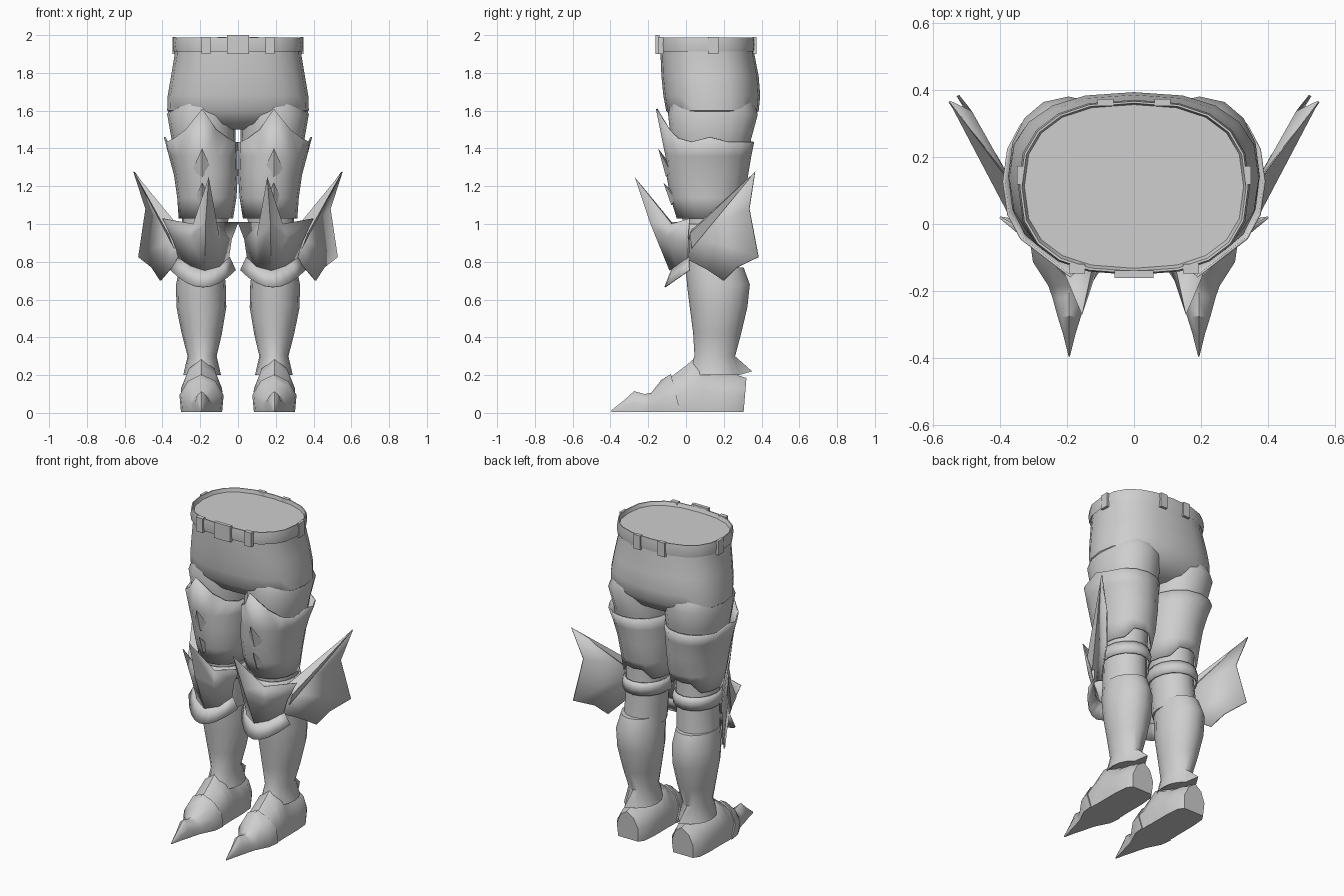
import bpy, bmesh, math
from mathutils import Vector

grey = bpy.data.materials.new("plate_grey")
grey.diffuse_color = (0.62, 0.62, 0.62, 1)


def make(name, verts, faces, mirror=False, thick=0, angle=42):
    """Mesh object with clean normals, optional thickness and left/right mirroring."""
    me = bpy.data.meshes.new(name)
    me.from_pydata([tuple(v) for v in verts], [], faces)
    bm = bmesh.new()
    bm.from_mesh(me)
    bmesh.ops.remove_doubles(bm, verts=bm.verts, dist=0.0005)
    bmesh.ops.recalc_face_normals(bm, faces=bm.faces)
    bm.to_mesh(me)
    bm.free()
    me.materials.append(grey)
    ob = bpy.data.objects.new(name, me)
    bpy.context.collection.objects.link(ob)
    bpy.ops.object.select_all(action='DESELECT')
    ob.select_set(True)
    bpy.context.view_layer.objects.active = ob
    bpy.ops.object.shade_smooth_by_angle(angle=math.radians(angle))
    if thick:
        s = ob.modifiers.new("thickness", 'SOLIDIFY')
        s.thickness, s.offset = thick, 0
    if mirror:
        ob.modifiers.new("mirror", 'MIRROR')
    return ob


def ring(x0, x1, y0, y1, z, n=16, e=2.0):
    """Superellipse ring inside the given bounds; index 0 is the front."""
    cx, cy, rx, ry = (x0 + x1) / 2, (y0 + y1) / 2, (x1 - x0) / 2, (y1 - y0) / 2
    pts = []
    for i in range(n):
        a = math.tau * i / n - math.pi / 2
        c, s = math.cos(a), math.sin(a)
        pts.append(Vector((cx + rx * math.copysign(abs(c) ** (2 / e), c),
                           cy + ry * math.copysign(abs(s) ** (2 / e), s), z)))
    return pts


def loft(name, rings, closed=True, caps=(True, True), **kw):
    n = len(rings[0])
    faces = []
    for r in range(len(rings) - 1):
        for i in range(n if closed else n - 1):
            j = (i + 1) % n
            faces.append((r * n + i, r * n + j, (r + 1) * n + j, (r + 1) * n + i))
    if caps[0]:
        faces.append(tuple(range(n)))
    if caps[1]:
        faces.append(tuple(range((len(rings) - 1) * n, len(rings) * n)))
    return make(name, [v for r in rings for v in r], faces, **kw)


def box(name, c, s, mirror=False):
    v = [(c[0] + a * s[0] / 2, c[1] + b * s[1] / 2, c[2] + d * s[2] / 2)
         for a in (-1, 1) for b in (-1, 1) for d in (-1, 1)]
    f = [(0, 1, 3, 2), (4, 6, 7, 5), (0, 4, 5, 1), (2, 3, 7, 6), (0, 2, 6, 4), (1, 5, 7, 3)]
    return make(name, v, f, mirror)


# Hips
hips = [ring(-w, w, y0, y1, z, 20, 2.5) for w, y0, y1, z in (
    (0.335, -0.135, 0.36, 1.965), (0.335, -0.135, 0.362, 1.9), (0.355, -0.13, 0.385, 1.78),
    (0.372, -0.12, 0.393, 1.68), (0.375, -0.105, 0.385, 1.6),
    (0.29, -0.05, 0.33, 1.53), (0.18, 0.03, 0.25, 1.5))]
loft("hips", hips)
loft("upper_leg", [ring(x0, x1, y0, y1, z, 16, 2.2) for x0, x1, y0, y1, z in (
    (0.02, 0.35, -0.08, 0.36, 1.64), (0.015, 0.375, -0.095, 0.38, 1.58),
    (0.012, 0.352, -0.08, 0.345, 1.45), (0.02, 0.34, -0.06, 0.33, 1.35))], mirror=True)

# Belt with buckle and loops
loft("belt", [ring(-w, w, y0, y1, z, 20, 2.5) for w, y0, y1, z in (
    (0.325, -0.13, 0.355, 1.93), (0.34, -0.148, 0.366, 1.912), (0.345, -0.152, 0.37, 1.95),
    (0.34, -0.148, 0.366, 1.988), (0.334, -0.141, 0.36, 1.988), (0.325, -0.13, 0.355, 1.96))],
    caps=(False, False))
box("buckle", (0, -0.15, 1.95), (0.115, 0.022, 0.1))
box("front_belt_loop", (0.17, -0.133, 1.945), (0.048, 0.028, 0.09), True)
box("side_belt_loop", (0.34, 0.145, 1.945), (0.016, 0.055, 0.09), True)
box("rear_belt_loop", (0.085, 0.362, 1.945), (0.048, 0.022, 0.09), True)

# Thigh armour with a pointed front rim
top = ring(0.004, 0.388, -0.105, 0.357, 1.435, 16, 2.2)
top[0] = Vector((0.19, -0.155, 1.61))
for i in (1, 15):
    top[i].z = 1.5
for i in (2, 14):
    top[i].z = 1.455
top[4].z = 1.46
hem = ring(0.03, 0.31, -0.045, 0.285, 1.03)
for i in (7, 8, 9):
    hem[i].z = 1.09
thigh = [top] + [ring(x0, x1, y0, y1, z, 16, 2.15) for x0, x1, y0, y1, z in (
    (0.006, 0.362, -0.105, 0.342, 1.36), (0.005, 0.335, -0.1, 0.325, 1.26),
    (0.012, 0.318, -0.078, 0.305, 1.14))] + [hem]
loft("thigh_armour", thigh, caps=(False, False), mirror=True, thick=0.008)

# Small raised points down the front of the thigh
for name, z, y, ytip, h, w in (("upper_thigh_point", 1.28, -0.098, -0.147, 0.12, 0.055),
                               ("lower_thigh_point", 1.13, -0.07, -0.12, 0.09, 0.04)):
    make(name, [(0.19, ytip, z + h), (0.19 - w, y + 0.015, z), (0.19 + w, y + 0.015, z),
                (0.19, y - 0.008, z - 0.03), (0.19, y + 0.04, z)],
         [(0, 1, 3), (0, 3, 2), (0, 4, 1), (0, 2, 4), (1, 4, 3), (2, 3, 4)], mirror=True)

# Knee joint and strap
loft("knee", [ring(x0, x1, y0, y1, z) for x0, x1, y0, y1, z in (
    (0.045, 0.3, -0.03, 0.27, 1.15), (0.055, 0.295, -0.01, 0.265, 0.95),
    (0.065, 0.31, 0.0, 0.28, 0.72))], mirror=True)
loft("knee_strap", [ring(x0, x1, y0, y1, z) for x0, x1, y0, y1, z in (
    (0.045, 0.307, -0.02, 0.28, 1.0), (0.038, 0.313, -0.025, 0.29, 0.965),
    (0.045, 0.31, -0.02, 0.285, 0.92))], caps=(False, False), mirror=True, thick=0.008)

# Shin armour flaring into an ankle cuff with a heel point
cuff = ring(0.09, 0.29, 0.02, 0.29, 0.2)
cuff[8] = Vector((0.19, 0.35, 0.22))
cuff[0].z = cuff[1].z = cuff[15].z = 0.24
shin = [ring(x0, x1, y0, y1, z) for x0, x1, y0, y1, z in (
    (0.075, 0.31, 0.0, 0.305, 0.77), (0.065, 0.328, 0.005, 0.338, 0.68),
    (0.062, 0.326, 0.02, 0.325, 0.56), (0.085, 0.298, 0.038, 0.292, 0.42),
    (0.113, 0.267, 0.045, 0.26, 0.3))]
loft("shin_armour", shin + [cuff], mirror=True)

# Knee guard: five columns by three rows, with a long forward spike
guard = [(0.40, 0.02, 1.03), (0.235, -0.075, 1.0), (0.155, -0.27, 1.245), (0.115, -0.075, 1.01), (0.0, 0.02, 1.01),
         (0.34, 0.01, 0.91), (0.255, -0.1, 0.93), (0.172, -0.185, 1.0), (0.10, -0.1, 0.93), (0.035, 0.01, 0.92),
         (0.31, 0.01, 0.81), (0.25, -0.05, 0.775), (0.175, -0.085, 0.755), (0.1, -0.05, 0.775), (0.05, 0.01, 0.82)]
make("knee_guard", guard, [(r * 5 + c, r * 5 + c + 1, r * 5 + c + 6, r * 5 + c + 5)
                           for r in (0, 1) for c in range(4)] + [(1, 3, 2)],
     mirror=True, thick=0.006)

# Flared collar under the knee guard
rows = [[], []]
for i in range(9):
    t = i / 4 - 1
    rows[0].append((0.18 + 0.135 * t, -0.075 + 0.09 * t * t, 0.76 + 0.065 * t * t))
    rows[1].append((0.185 + 0.172 * t, -0.112 + 0.13 * t * t, 0.665 + 0.09 * t * t))
loft("knee_collar", rows, closed=False, caps=(False, False), mirror=True, thick=0.006)

# Side wing: thin membrane and a tapering spar
make("wing", [(0.31, 0.02, 0.94), (0.55, 0.365, 1.275), (0.487, 0.335, 1.08), (0.525, 0.383, 0.825),
              (0.455, 0.27, 0.77), (0.41, 0.2, 0.70), (0.36, 0.11, 0.76), (0.31, 0.015, 0.81)],
     [(0, 1, 2), (0, 2, 3), (0, 3, 4), (0, 4, 5), (0, 5, 6), (0, 6, 7)], mirror=True, thick=0.008)
make("wing_spar", [(0.553, 0.368, 1.278), (0.30, 0.03, 0.97), (0.37, 0.02, 0.95), (0.34, 0.03, 0.87),
                   (0.29, 0.03, 0.9)],
     [(0, 1, 2), (0, 2, 3), (0, 3, 4), (0, 4, 1), (1, 4, 3, 2)], mirror=True)


def arch(y, w, h, base=0.005, lean=0.0):
    """Foot cross-section; lean moves the top back or forward."""
    prof = ((-0.93, 0), (-1, 0.45), (-0.62, 0.82), (0, 1), (0.62, 0.82), (1, 0.45), (0.93, 0))
    return [Vector((0.193 + w * a, y + lean * b, base + (h - base) * b)) for a, b in prof]


# Foot and pointed toe cap
loft("foot", [arch(0.305, 0.075, 0.185, lean=0.015), arch(0.27, 0.1, 0.2), arch(0.18, 0.108, 0.215),
              arch(0.09, 0.108, 0.26), arch(0.04, 0.108, 0.285), arch(0.0, 0.11, 0.25),
              arch(-0.08, 0.108, 0.19)], mirror=True)
loft("toe_cap", [arch(-0.03, 0.117, 0.205, lean=-0.05), arch(-0.1, 0.108, 0.175, lean=-0.03),
                 arch(-0.185, 0.062, 0.105), arch(-0.22, 0.05, 0.1), arch(-0.275, 0.035, 0.115),
                 arch(-0.33, 0.018, 0.065), arch(-0.395, 0.002, 0.014)], mirror=True)
